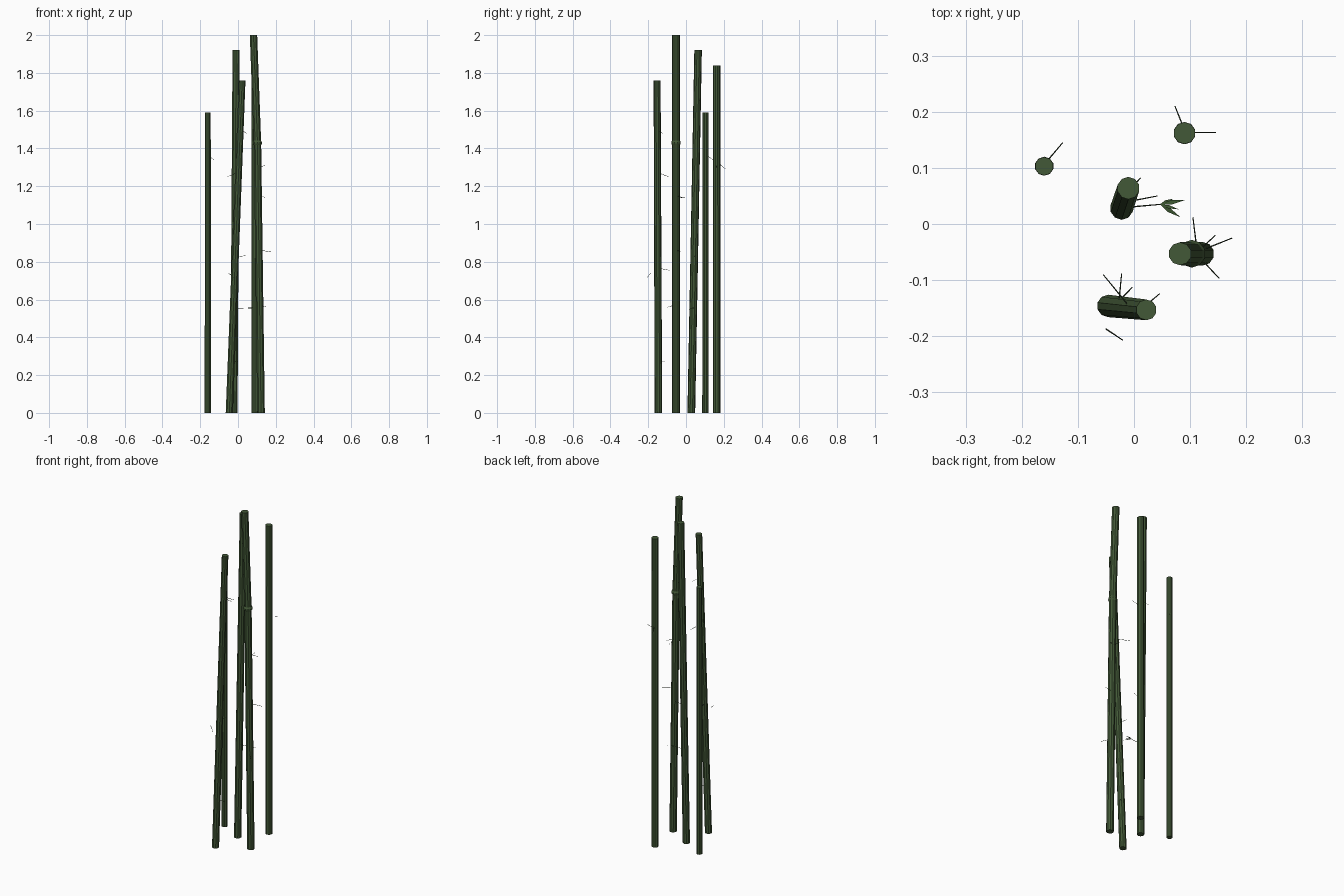
import bpy, bmesh, math
from mathutils import Vector

if "Cube" in bpy.data.objects:
    bpy.data.objects.remove(bpy.data.objects["Cube"])


def material(name, rgb):
    m = bpy.data.materials.new(name)
    m.diffuse_color = (*rgb, 1)
    m.use_nodes = True
    m.node_tree.nodes["Principled BSDF"].inputs["Base Color"].default_value = m.diffuse_color
    return m


STALK = material("bamboo green", (0.055, 0.098, 0.038))
TWIG = material("dark twig green", (0.03, 0.05, 0.024))
LEAF = material("leaf green", (0.05, 0.105, 0.033))


def finish(bm, name, mat):
    bmesh.ops.recalc_face_normals(bm, faces=bm.faces[:])
    me = bpy.data.meshes.new(name)
    bm.to_mesh(me)
    bm.free()
    me.materials.append(mat)
    ob = bpy.data.objects.new(name, me)
    bpy.context.collection.objects.link(ob)
    return ob


def stalk(name, path, r0, r1, nodes=(), sides=10):
    """Tapering stalk through path points, with slight flared node rings."""
    height = path[-1][2]

    def centre(z):
        for a, b in zip(path, path[1:]):
            if z <= b[2]:
                return Vector(a).lerp(Vector(b), (z - a[2]) / (b[2] - a[2]))
        return Vector(path[-1])

    levels = {0: 0, height: 0}
    for z, flare in nodes:
        levels.update({z - 0.012: 0, z - 0.004: flare, z + 0.004: flare, z + 0.012: 0})
    bm = bmesh.new()
    prev = None
    for z in sorted(levels):
        c = centre(z)
        r = r0 + (r1 - r0) * z / height + levels[z]
        ring = [bm.verts.new((c.x + r * math.cos(t), c.y + r * math.sin(t), z))
                for t in (2 * math.pi * (i + 0.5) / sides for i in range(sides))]
        if prev:
            for i in range(sides):
                j = (i + 1) % sides
                bm.faces.new((prev[i], prev[j], ring[j], ring[i]))
        else:
            bm.faces.new(ring[::-1])
        prev = ring
    bm.faces.new(prev)
    finish(bm, name, STALK)


def twig(name, a, b, r=0.0013):
    a, b = Vector(a), Vector(b)
    d = b - a
    bm = bmesh.new()
    bmesh.ops.create_cone(bm, cap_ends=True, segments=4, radius1=r, radius2=r * 0.7, depth=d.length)
    bmesh.ops.rotate(bm, verts=bm.verts, matrix=d.to_track_quat('Z', 'Y').to_matrix())
    bmesh.ops.translate(bm, verts=bm.verts, vec=(a + b) / 2)
    finish(bm, name, TWIG)


# Five bamboo stalks
stalk("left_stalk", [(-0.16, 0.103, 0), (-0.16, 0.103, 1.59)], 0.017, 0.0165)
stalk("middle_stalk", [(-0.022, 0.028, 0), (-0.01, 0.064, 1.92)], 0.0205, 0.02)
stalk("right_stalk", [(0.122, -0.053, 0), (0.103, -0.053, 1.43), (0.082, -0.053, 2.0)],
      0.021, 0.0205, [(1.43, 0.004)])
stalk("back_stalk", [(0.09, 0.162, 0), (0.09, 0.162, 1.84)], 0.02, 0.0195)
stalk("front_stalk", [(-0.046, -0.146, 0), (0.022, -0.153, 1.76)], 0.02, 0.0185)

# Fine side twigs
twigs = [
    ((-0.155, 0.112, 1.36), (-0.127, 0.145, 1.34)),
    ((0.105, 0.163, 1.30), (0.146, 0.163, 1.31)),
    ((0.087, 0.175, 1.32), (0.073, 0.21, 1.29)),
    ((-0.01, 0.03, 0.555), (0.047, 0.035, 0.555)),
    ((-0.01, 0.04, 0.825), (0.042, 0.05, 0.833)),
    ((-0.01, 0.06, 1.65), (0.012, 0.082, 1.66)),
    ((0.112, -0.045, 1.14), (0.105, 0.012, 1.14)),
    ((0.115, -0.048, 1.15), (0.145, -0.02, 1.14)),
    ((0.125, -0.045, 0.86), (0.175, -0.025, 0.852)),
    ((0.12, -0.063, 0.57), (0.152, -0.097, 0.56)),
    ((-0.01, -0.145, 1.27), (-0.055, -0.09, 1.25)),
    ((-0.027, -0.14, 0.765), (-0.022, -0.088, 0.755)),
    ((-0.03, -0.14, 0.28), (-0.003, -0.113, 0.27)),
    ((0.015, -0.15, 1.50), (0.046, -0.124, 1.48)),
    ((-0.05, -0.187, 0.74), (-0.02, -0.207, 0.715)),
]
for i, (a, b) in enumerate(twigs):
    twig(f"twig_{i + 1}", a, b)

# Small leaf spray at the end of the middle stalk's twig
for i, (tip, w) in enumerate([((0.092, 0.043, 0.555), 0.004), ((0.083, 0.012, 0.545), 0.004),
                              ((0.08, 0.026, 0.553), 0.003), ((0.07, 0.045, 0.55), 0.003)]):
    s, t = Vector((0.046, 0.035, 0.556)), Vector(tip)
    side = (t - s).cross(Vector((0, 0, 1))).normalized() * w
    mid = s.lerp(t, 0.45) + Vector((0, 0, 0.002))
    bm = bmesh.new()
    bm.faces.new([bm.verts.new(p) for p in (s, mid + side, t, mid - side)])
    finish(bm, f"leaf_{i + 1}", LEAF)
